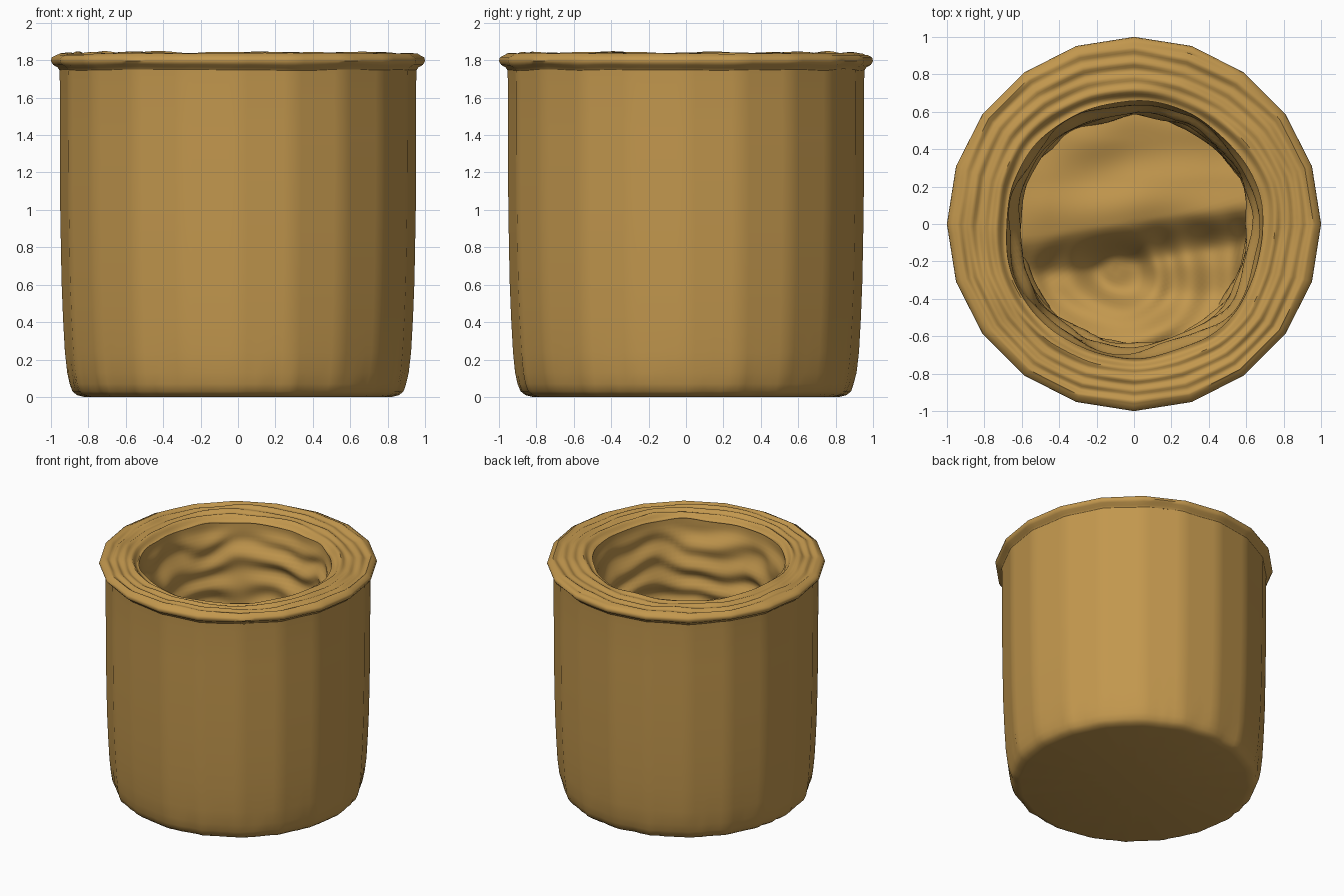
import bpy, bmesh, math
from mathutils import Vector, noise

SIDES, STEPS = 20, 6
SEGS = SIDES * STEPS

cube = bpy.data.objects.get("Cube")
if cube:
    bpy.data.objects.remove(cube)

clay = bpy.data.materials.new("ochre clay")
clay.use_nodes = True
clay.diffuse_color = (0.54, 0.31, 0.075, 1)
clay.node_tree.nodes["Principled BSDF"].inputs["Base Color"].default_value = clay.diffuse_color


def wobble(x, y, z, scale=1.0):
    return noise.noise(Vector((x, y, z)) * scale)


def facet(angle):
    """Radius factor that turns a circle into a polygon."""
    half = math.pi / SIDES
    return math.cos(half) / math.cos(angle % (2 * half) - half)


def smooth(t):
    t = min(1, max(0, t))
    return t * t * (3 - 2 * t)


def lookup(points, t):
    """Linear interpolation along a list of (position, value)."""
    for (a, u), (b, v) in zip(points, points[1:]):
        if t <= b:
            return u + (v - u) * (t - a) / (b - a)
    return points[-1][1]


def rings_object(name, count, place, cap=None):
    """Loft rings of place(row, angle); cap closes the first ring to a point."""
    bm = bmesh.new()
    rings = [[bm.verts.new(place(i, math.tau * j / SEGS)) for j in range(SEGS)]
             for i in range(count)]
    for low, high in zip(rings, rings[1:]):
        for j in range(SEGS):
            k = (j + 1) % SEGS
            bm.faces.new((low[j], low[k], high[k], high[j]))
    if cap:
        tip = bm.verts.new(cap)
        for j in range(SEGS):
            bm.faces.new((tip, rings[0][(j + 1) % SEGS], rings[0][j]))
    mesh = bpy.data.meshes.new(name)
    bm.to_mesh(mesh)
    bm.free()
    mesh.materials.append(clay)
    obj = bpy.data.objects.new(name, mesh)
    bpy.context.collection.objects.link(obj)
    bpy.ops.object.select_all(action="DESELECT")
    obj.select_set(True)
    bpy.context.view_layer.objects.active = obj
    bpy.ops.object.shade_smooth_by_angle(angle=math.radians(50))
    return obj


# Outer wall: faceted, with fluted streaks near the rounded foot
OUTER = [(0.82, 0), (0.86, 0.01), (0.885, 0.03), (0.9, 0.07), (0.913, 0.13),
         (0.925, 0.24), (0.935, 0.42), (0.943, 0.62), (0.95, 1.0), (0.952, 1.4),
         (0.952, 1.68), (0.955, 1.75)]


def outer(i, a):
    r, z = OUTER[i]
    streak = 0.012 * smooth(1 - z / 0.25) * smooth(z / 0.01)
    r = r * facet(a) + streak * wobble(math.cos(a), math.sin(a), 0.3 * z, 22)
    return r * math.cos(a), r * math.sin(a), z


rings_object("outer_wall", len(OUTER), outer, cap=(0, 0, 0))

# Rim: rolled lip, then a ridged top running in to the mouth
LIP = [(0.953, 1.745), (0.965, 1.762), (0.988, 1.775), (1.0, 1.795),
       (0.995, 1.815), (0.97, 1.828)]
TOP_ROWS = 26


def mouth(a):
    return 0.69 + 0.02 * wobble(math.cos(a), math.sin(a), 4, 2.5)


def rim(i, a):
    c, s = math.cos(a), math.sin(a)
    if i < len(LIP):
        r, z = LIP[i]
        if i < 3:
            z += 0.012 * wobble(c, s, 1, 3)
        return r * facet(a) * c, r * facet(a) * s, z
    t = (i - len(LIP) + 1) / TOP_ROWS
    r = (0.97 * (1 - t) + mouth(a) * t) * (facet(a) * (1 - t) + t)
    wave = math.sin(t * 26 + 3 * wobble(c, s, 7, 1.6))
    z = 1.83 + 0.007 * wave + 0.018 * wobble(c, s, t, 3) * smooth(t * 5)
    z -= 0.035 * smooth((t - 0.75) / 0.25)
    return r * c, r * s - 0.03 * t, min(z, 1.85)


rings_object("ridged_rim", len(LIP) + TOP_ROWS, rim)

# Cavity wall: stacked wavy bands narrowing downwards
DEPTH_ROWS = 44
TAPER = [(0, 0), (0.06, 0.0), (0.2, 0.04), (0.5, 0.06), (1, 0.07)]


def cavity(i, a):
    c, s = math.cos(a), math.sin(a)
    if i == 0:
        return rim(len(LIP) + TOP_ROWS - 1, a)
    t = i / (DEPTH_ROWS - 1)
    z = 1.8 - 1.1 * t
    band = math.sin(z * 32 + 5 * wobble(c, s, z, 1.8))
    r = mouth(a) - lookup(TAPER, t) + smooth(t * 6) * (
        0.018 * band + 0.035 * wobble(c, s, 3 * z, 2))
    return r * c, r * s - 0.03, z


rings_object("cavity_wall", DEPTH_ROWS, cavity)


# Cavity floor: a high shelf at the back falling into an off-centre pit
def floor_height(x, y):
    edge = -0.1 + 0.16 * x
    shelf = smooth((y - edge + 0.12) / 0.24)
    pit = math.exp(-((x + 0.1) ** 2 / 0.06 + (y + 0.27) ** 2 / 0.02))
    radius = math.hypot(x + 0.1, y + 0.25)
    ridges = 0.02 * math.sin(radius * 34 + 2 * wobble(x, y, 2, 3)) * (1 - shelf)
    front = 0.12 * smooth((-y - 0.35) / 0.3)
    return (0.92 + 0.17 * shelf - 0.12 * pit + ridges + front
            + 0.04 * wobble(x, 2 * y, 5, 2.2))


FLOOR_ROWS = 32


def floor(i, a):
    r = 0.68 * (i + 1) / FLOOR_ROWS
    x, y = r * math.cos(a), r * math.sin(a) - 0.03
    return x, y, floor_height(x, y)


rings_object("cavity_floor", FLOOR_ROWS, floor, cap=(0, -0.03, floor_height(0, -0.03)))
